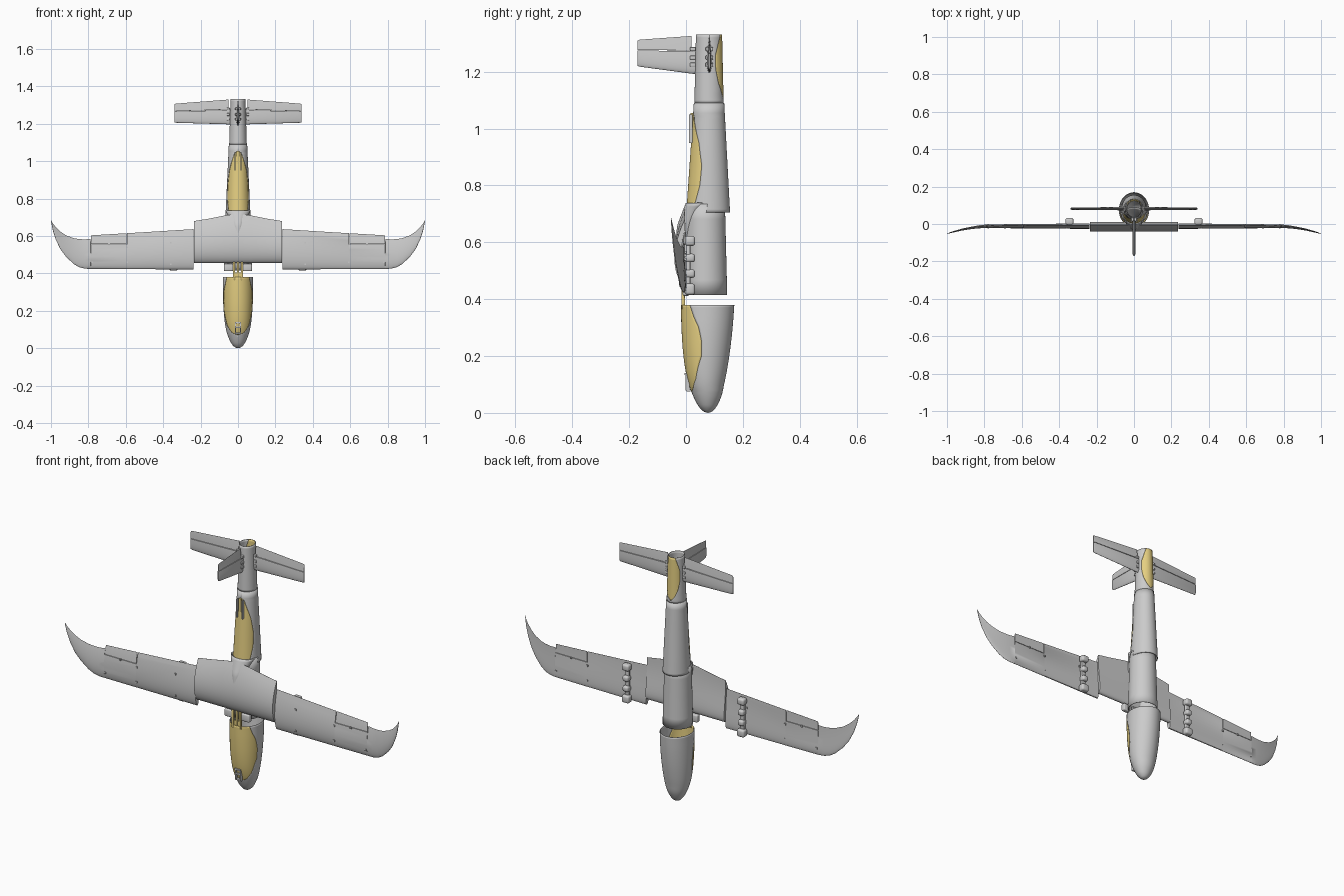
import bpy, bmesh, math

if "Cube" in bpy.data.objects:
    bpy.data.objects.remove(bpy.data.objects["Cube"])

yellow = bpy.data.materials.new("hatch_yellow")
yellow.diffuse_color = (0.78, 0.62, 0.22, 1)
yellow.use_nodes = True
yellow.node_tree.nodes["Principled BSDF"].inputs["Base Color"].default_value = yellow.diffuse_color


def finish(name, bm, mat=None, recalc=True, thick=0, mirror=False):
    bmesh.ops.remove_doubles(bm, verts=bm.verts, dist=1e-5)
    if recalc:
        bmesh.ops.recalc_face_normals(bm, faces=bm.faces)
    me = bpy.data.meshes.new(name)
    bm.to_mesh(me)
    bm.free()
    ob = bpy.data.objects.new(name, me)
    bpy.context.collection.objects.link(ob)
    if mat:
        me.materials.append(mat)
    if mirror:
        ob.modifiers.new("mirror", 'MIRROR').use_clip = False
    if thick:
        s = ob.modifiers.new("shell", 'SOLIDIFY')
        s.thickness, s.offset = thick, -1
    bpy.ops.object.select_all(action='DESELECT')
    ob.select_set(True)
    bpy.context.view_layer.objects.active = ob
    bpy.ops.object.shade_smooth_by_angle(angle=math.radians(35))
    return ob


def interp(keys, z, smooth=False):
    """Interpolate rows (z, a, b, ...) at z."""
    z = min(max(z, keys[0][0]), keys[-1][0])
    i = 0
    while i < len(keys) - 2 and z > keys[i + 1][0]:
        i += 1
    p, q = keys[i], keys[i + 1]
    h = q[0] - p[0]
    t = (z - p[0]) / h
    if not smooth:
        return [u + (v - u) * t for u, v in zip(p[1:], q[1:])]
    o, r = keys[max(i - 1, 0)], keys[min(i + 2, len(keys) - 1)]
    out = []
    for k in range(1, len(p)):
        m0 = (q[k] - o[k]) / (q[0] - o[0]) * h
        m1 = (r[k] - p[k]) / (r[0] - p[0]) * h
        out.append((2*t**3 - 3*t*t + 1) * p[k] + (t**3 - 2*t*t + t) * m0
                   + (3*t*t - 2*t**3) * q[k] + (t**3 - t*t) * m1)
    return out


def grid(rows):
    bm = bmesh.new()
    vs = [[bm.verts.new(c) for c in row] for row in rows]
    for a, b in zip(vs, vs[1:]):
        for j in range(len(a) - 1):
            bm.faces.new((a[j], a[j + 1], b[j + 1], b[j]))
    return bm


def tube(name, keys, zs, hatch=None, shift=0.0, lid=False, n=48, mat=None, smooth=False):
    """Elliptic shell (z, centre y, rx, ry); a hatch opening of half-angle a(z) is left out, or kept as the lid."""
    rows = []
    for z in zs:
        cy, rx, ry = interp(keys, z, smooth)
        a = math.radians(interp(hatch, z)[0]) if hatch else 0
        t0, t1 = (-a, a) if lid else (a, 2 * math.pi - a)
        row = []
        for j in range(n + 1):
            t = shift + t0 + (t1 - t0) * j / n
            row.append((rx * math.sin(t), cy - ry * math.cos(t), z))
        rows.append(row)
    return finish(name, grid(rows), mat, recalc=False, thick=0.004)


def steps(a, b, n, p=1):
    return [a + (b - a) * (i / n) ** p for i in range(n + 1)]


def side(p, q, t):
    return p + (q - p) * t


def wing(name, secs, axis='x', mirror=False, n=14):
    """Lofted aerofoil. Section: span, LE, TE, y offset, half thickness, camber, chord fractions from / to."""
    bm = bmesh.new()
    loops = []
    for s, le, te, off, th, cam, f0, f1 in secs:
        pts = []
        for k in range(2 * n + 1):
            u = abs(k - n) / n
            f = f0 + (f1 - f0) * u * u * (1.6 - 0.6 * u)
            h = th * (2.969 * math.sqrt(f) - 1.26*f - 3.516*f**2 + 2.843*f**3 - 1.015*f**4)
            if f0 > 0 and k == n:
                h = 0
            w = off - cam * 4 * f * (1 - f) + (h if k > n else -h)
            z = side(le, te, f)
            pts.append((s, w, z) if axis == 'x' else (w, -s, z))
        loops.append([bm.verts.new(c) for c in pts])
    m = 2 * n + 1
    for a, b in zip(loops, loops[1:]):
        for j in range(m):
            bm.faces.new((a[j], a[(j + 1) % m], b[(j + 1) % m], b[j]))
    bm.faces.new(loops[0])
    bm.faces.new(loops[-1])
    return finish(name, bm, mirror=mirror)


def box(name, c, size, mat=None, mirror=False, bevel=0.0):
    bm = bmesh.new()
    bmesh.ops.create_cube(bm, size=1)
    for v in bm.verts:
        v.co = [c[i] + v.co[i] * size[i] for i in range(3)]
    if bevel:
        bmesh.ops.bevel(bm, geom=bm.edges[:], offset=bevel, segments=3, affect='EDGES', profile=0.5)
    return finish(name, bm, mat, mirror=mirror)


# Nose shell and its hatch
nose = [(0, .077, 0, 0), (.003, .077, .012, .011), (.01, .077, .022, .021), (.025, .076, .035, .033),
        (.06, .075, .052, .05), (.1, .072, .064, .062), (.15, .071, .072, .073),
        (.22, .072, .078, .083), (.3, .074, .081, .09), (.38, .076, .081, .094)]
nose_cut = [(.07, 0), (.082, 33), (.12, 57), (.2, 78), (.25, 78), (.3, 71), (.34, 58), (.38, 48)]
tube("nose_shell", nose, steps(0, .07, 14, 2) + steps(.07, .38, 36)[1:], nose_cut, smooth=True)
tube("nose_hatch", nose, steps(.07, .38, 36), nose_cut, lid=True, n=24, mat=yellow, smooth=True)

# Middle fuselage
tube("middle_fuselage", [(.415, .07, .075, .075), (.735, .068, .066, .069)], steps(.415, .735, 6))

# Tail boom with upper hatch, rear cone with lower hatch
boom = [(.705, .078, .067, .077), (1.09, .081, .049, .0535)]
boom_cut = [(.705, 38), (.74, 52), (.8, 65), (.87, 69), (.95, 56), (1.0, 38), (1.045, 20), (1.055, 0)]
tube("tail_boom", boom, steps(.705, 1.055, 30) + [1.09], boom_cut)
tube("tail_hatch", boom, steps(.705, 1.055, 30), boom_cut, lid=True, n=24, mat=yellow)
rear = [(1.09, .081, .047, .0515), (1.332, .081, .04, .046)]
rear_cut = [(1.1, 0), (1.12, 25), (1.16, 48), (1.21, 61), (1.26, 61), (1.3, 45), (1.332, 30)]
tube("rear_cone", rear, [1.09] + steps(1.1, 1.332, 20), rear_cut, shift=math.pi)
tube("rear_hatch", rear, steps(1.1, 1.332, 20), rear_cut, shift=math.pi, lid=True, n=24, mat=yellow)

# Hatch tongues, latch and slots
for i, x in enumerate((-.022, 0, .022)):
    box(f"nose_tongue_{i}", (x, -.01, .415), (.012, .012, .1), yellow, bevel=.002)
box("nose_tongue_bridge", (0, -.008, .39), (.056, .008, .03), yellow)
box("latch_rail", (.014, .006, .108), (.006, .014, .06), mirror=True)
for i, z in enumerate((.08, .112, .137)):
    box(f"latch_bar_{i}", (0, .009 - i * .004, z), (.034, .014, .008))
box("tail_slot_rail", (.017, .017, 1.0), (.005, .012, .1), mirror=True)
box("tail_slot_tongue", (0, .02, 1.02), (.016, .008, .07), yellow)

# Centre wing with spine fairing
ctr = [(0, .455, .72), (.07, .455, .71), (.15, .455, .694), (.235, .455, .68)]
ctr = [(-x, a, b) for x, a, b in ctr[:0:-1]] + ctr
wing("centre_wing", [(x, a, b, -.004, .024, .014, 0, 1) for x, a, b in ctr])
tube("spine_fairing", [(.54, -.002, .006, .03), (.6, 0, .02, .037), (.66, .012, .038, .043),
                       (.71, .03, .055, .042), (.738, .045, .067, .046)], steps(.54, .738, 16))
box("wing_front_clip", (.05, .0, .432), (.05, .024, .04), mirror=True, bevel=.006)

# Outer wings with ailerons and swept tips
outer = [(.238, .422, .637, -.006, .014, .007, 0, 1), (.5935, .423, .615, -.007, .011, .006, 0, 1),
         (.594, .423, .615, -.007, .011, .006, 0, .69), (.787, .424, .604, -.008, .009, .005, 0, .73),
         (.7875, .424, .585, -.008, .009, .005, 0, 1)]
for x, a, b, y, t in [(.82, .426, .582, -.011, .008), (.85, .434, .584, -.015, .007),
                      (.88, .452, .589, -.02, .006), (.92, .49, .604, -.028, .005),
                      (.95, .53, .624, -.036, .004), (.975, .583, .648, -.043, .003),
                      (.99, .63, .668, -.048, .002), (1.0, .68, .686, -.052, .0008)]:
    outer.append((x, a, b, y, t, .004 * t / .008, 0, 1))
wing("outer_wing", outer, mirror=True)
wing("aileron", [(.597, .423, .615, -.007, .011, .006, .7, 1),
                 (.785, .424, .604, -.008, .009, .005, .74, 1)], mirror=True)
for i, (x, z) in enumerate([(.36, .565), (.36, .45), (.592, .54), (.592, .46), (.69, .555), (.78, .46)]):
    box(f"wing_fitting_{i}", (x, -.012, z), (.009, .026, .009), mirror=True)

# Underwing pods
box("pod_rail", (.345, .008, .515), (.026, .014, .2), mirror=True, bevel=.004)
for i, (z, l, w) in enumerate([(.435, .04, .044), (.49, .03, .034), (.545, .03, .034), (.605, .035, .042)]):
    box(f"pod_block_{i}", (.345, .014, z), (w, .036, l), mirror=True, bevel=.01)

# Tail surfaces: fixed part and hinged part
root, tip = (1.197, 1.33), (1.206, 1.308)
for name, f0, f1 in (("stabilizer", 0, .58), ("elevator", .6, 1)):
    wing(name, [(.036 if f0 == 0 else .05, *root, .082, .009, 0, f0, f1),
                (.333, *tip, .082, .006, 0, f0, f1),
                (.34, tip[0] + .003, tip[1] - .003, .082, .003, 0, f0, f1)], mirror=True)
for name, f0, f1 in (("fin", 0, .6), ("rudder", .62, 1)):
    wing(name, [(-.038 if f0 == 0 else -.02, 1.191, 1.326, 0, .009, 0, f0, f1),
                (.163, 1.218, 1.313, 0, .007, 0, f0, f1),
                (.17, 1.221, 1.31, 0, .003, 0, f0, f1)], axis='y')
for i, z in enumerate((1.225, 1.25, 1.28)):
    box(f"stabilizer_clip_{i}", (.052, .082, z), (.016, .026, .014), mirror=True, bevel=.003)
    box(f"fin_clip_{i}", (.008, .024, z), (.014, .02, .014), mirror=True, bevel=.003)
